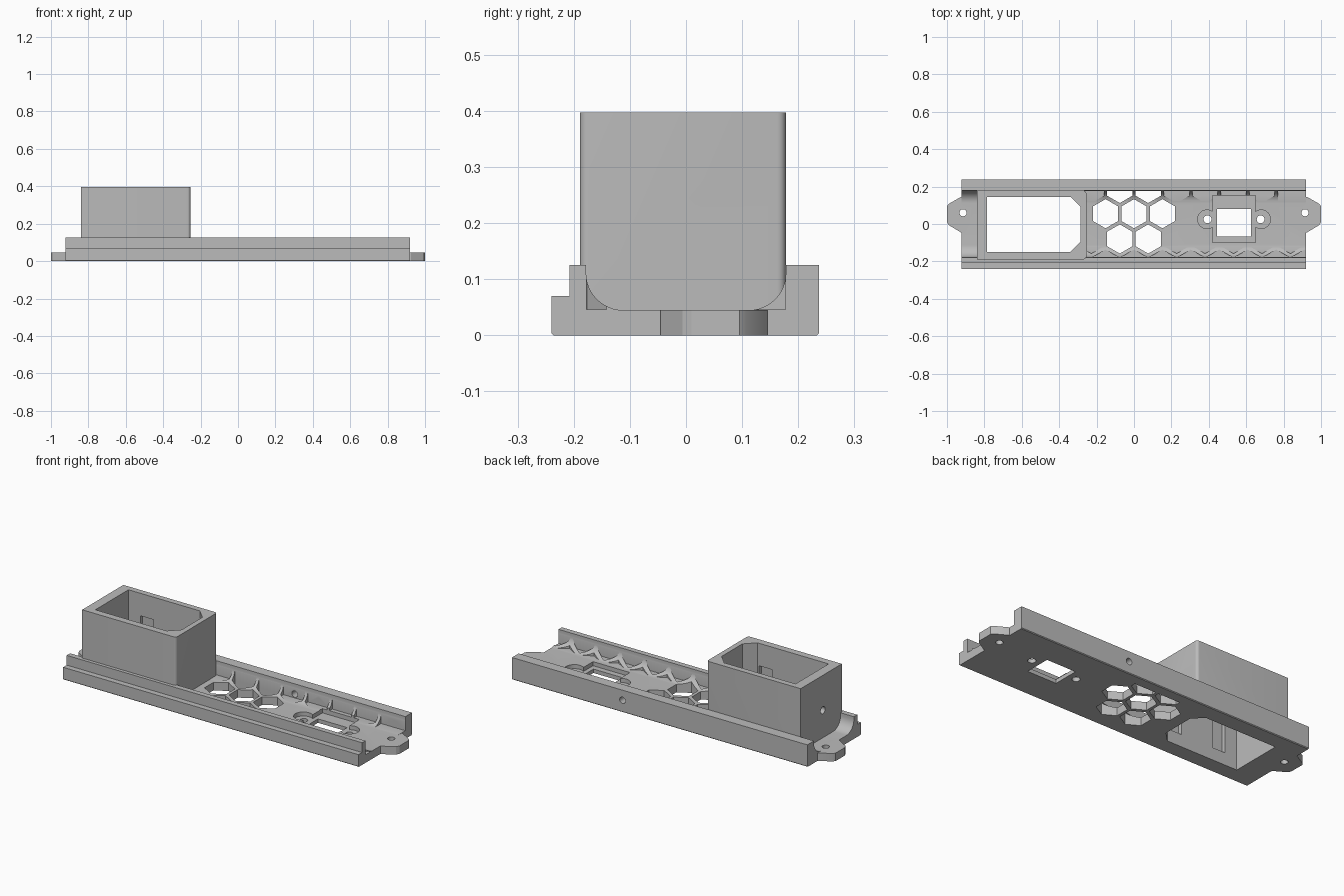
import bpy, bmesh, math
from mathutils import Matrix

if "Cube" in bpy.data.objects:
    bpy.data.objects.remove(bpy.data.objects["Cube"])

grey = bpy.data.materials.new("plain grey")
grey.use_nodes = True
grey.diffuse_color = (0.5, 0.5, 0.5, 1)
grey.node_tree.nodes["Principled BSDF"].inputs["Base Color"].default_value = (0.5, 0.5, 0.5, 1)

UP = Matrix.Identity(4)
ALONG_X = Matrix(((0, 0, 1, 0), (1, 0, 0, 0), (0, 1, 0, 0), (0, 0, 0, 1)))   # outline given in y, z
ALONG_Y = Matrix(((1, 0, 0, 0), (0, 0, 1, 0), (0, 1, 0, 0), (0, 0, 0, 1)))   # outline given in x, z


def prisms(name, outlines, low, high, frame=UP):
    """Extrude each outline from low to high into one object."""
    bm = bmesh.new()
    for outline in outlines:
        base = bm.faces.new([bm.verts.new((a, b, low)) for a, b in outline])
        new = bmesh.ops.extrude_face_region(bm, geom=[base])["geom"]
        verts = [g for g in new if isinstance(g, bmesh.types.BMVert)]
        bmesh.ops.translate(bm, vec=(0, 0, high - low), verts=verts)
    bm.transform(frame)
    bmesh.ops.recalc_face_normals(bm, faces=bm.faces)
    mesh = bpy.data.meshes.new(name)
    bm.to_mesh(mesh)
    bm.free()
    mesh.materials.append(grey)
    obj = bpy.data.objects.new(name, mesh)
    bpy.context.collection.objects.link(obj)
    return obj


def rect(x0, x1, y0, y1):
    return [(x0, y0), (x1, y0), (x1, y1), (x0, y1)]


def arc(cx, cy, rx, start, end, steps=12, ry=None):
    angles = [math.radians(start + (end - start) * i / steps) for i in range(steps + 1)]
    return [(cx + rx * math.cos(t), cy + (ry or rx) * math.sin(t)) for t in angles]


def circle(cx, cy, r):
    return arc(cx, cy, r, 0, 345, 23)


def combine(target, other, operation):
    mod = target.modifiers.new(operation.lower(), "BOOLEAN")
    mod.operation, mod.solver, mod.object = operation, "EXACT", other
    bpy.context.view_layer.objects.active = target
    bpy.ops.object.modifier_apply(modifier=mod.name)
    bpy.data.objects.remove(other)


def cut(target, outlines, low, high, frame=UP):
    combine(target, prisms("cutter", outlines, low, high, frame), "DIFFERENCE")


# Long tray: stepped front rail, back rail and a rounded channel between
FLOOR, TOP, WALL, R = 0.045, 0.125, 0.178, 0.066
profile = [(-0.24, 0.004), (-0.236, 0), (0.233, 0), (0.237, 0.004), (0.237, TOP), (WALL, TOP)]
profile += arc(WALL - R, FLOOR + R, R, 0, -90)
profile += arc(-WALL + R, FLOOR + R, R, -90, -180)
profile += [(-WALL, TOP), (-0.208, TOP), (-0.208, 0.07), (-0.24, 0.07)]
tray = prisms("vented_mounting_tray", [profile], -0.923, 0.92, ALONG_X)

# Honeycomb cells that scallop the channel sides
PITCH, CELL = 0.152, 0.078


def hexagon(cx, cy):
    pts = arc(cx, cy, CELL, 30, 330, 5)
    return [(x, max(-0.177, min(0.177, y))) for x, y in pts]


half_steps = [PITCH * (k + 0.5) for k in range(-2, 6)]
whole_steps = [PITCH * k for k in range(-1, 7)]
ABOVE = FLOOR + 0.001
cut(tray, [hexagon(x, 0.19) for x in half_steps[:-1]], ABOVE, 0.2)
cut(tray, [rect(0.769, 0.95, 0.1, 0.177)], ABOVE, 0.2)
cut(tray, [hexagon(x, -0.08) for x in half_steps], ABOVE, 0.2)
cut(tray, [hexagon(x, -0.215) for x in whole_steps], ABOVE, 0.2)

# Seven vent openings
vents = [(-0.5, 0.19), (0.5, 0.19), (-1, 0.055), (0, 0.055), (1, 0.055), (-0.5, -0.08), (0.5, -0.08)]
cut(tray, [hexagon(k * PITCH, y) for k, y in vents], -0.1, 0.2)

# Screw tabs at both ends
for side in (-1, 1):
    outline = [(0.9, 0.145), (0.925, 0.145), (0.99, 0.108), (1, 0.095),
               (1, 0.01), (0.99, -0.006), (0.925, -0.045), (0.9, -0.045)]
    combine(tray, prisms("tab", [[(side * x, y) for x, y in outline]], 0, FLOOR), "UNION")
cut(tray, [circle(s * 0.914, 0.06, 0.019) for s in (-1, 1)], -0.1, 0.2)

# Tall socket housing with rounded outer corners on its inner end
outer = [(-0.84, 0.178), (-0.84, -0.189)]
outer += arc(-0.27, -0.174, 0.015, -90, 0, 5) + arc(-0.27, 0.163, 0.015, 0, 90, 5)
combine(tray, prisms("housing", [outer], 0.02, 0.397), "UNION")
opening = [(-0.785, -0.15), (-0.34, -0.15), (-0.285, -0.095),
           (-0.285, 0.09), (-0.34, 0.145), (-0.785, 0.145)]
cut(tray, [opening], -0.1, 0.5)

# Clip pockets inside the housing walls and the end screw hole
pockets = [rect(x - 0.04, x + 0.04, -0.172, 0.165) for x in (-0.67, -0.39)]
cut(tray, pockets, 0.07, 0.27)
cut(tray, [circle(-0.02, 0.2, 0.02)], -0.9, -0.75, ALONG_X)

# Recessed connector seat with two ears, its window and screw holes
cut(tray, [rect(0.42, 0.65, -0.1, 0.153)], 0.022, 0.2)
cut(tray, [circle(x, 0.025, 0.05) for x in (0.39, 0.68)], 0.022, 0.2)
cut(tray, [rect(0.443, 0.625, -0.068, 0.08)], -0.1, 0.2)
cut(tray, [circle(x, 0.025, 0.021) for x in (0.393, 0.677)], -0.1, 0.2)

# Screw holes through the back rail
cut(tray, [circle(x, 0.068, 0.018) for x in (0.23, 0.38, 0.86)], 0.12, 0.3, ALONG_Y)

bpy.ops.object.select_all(action="DESELECT")
tray.select_set(True)
bpy.context.view_layer.objects.active = tray
bpy.ops.object.shade_smooth_by_angle(angle=math.radians(25))
